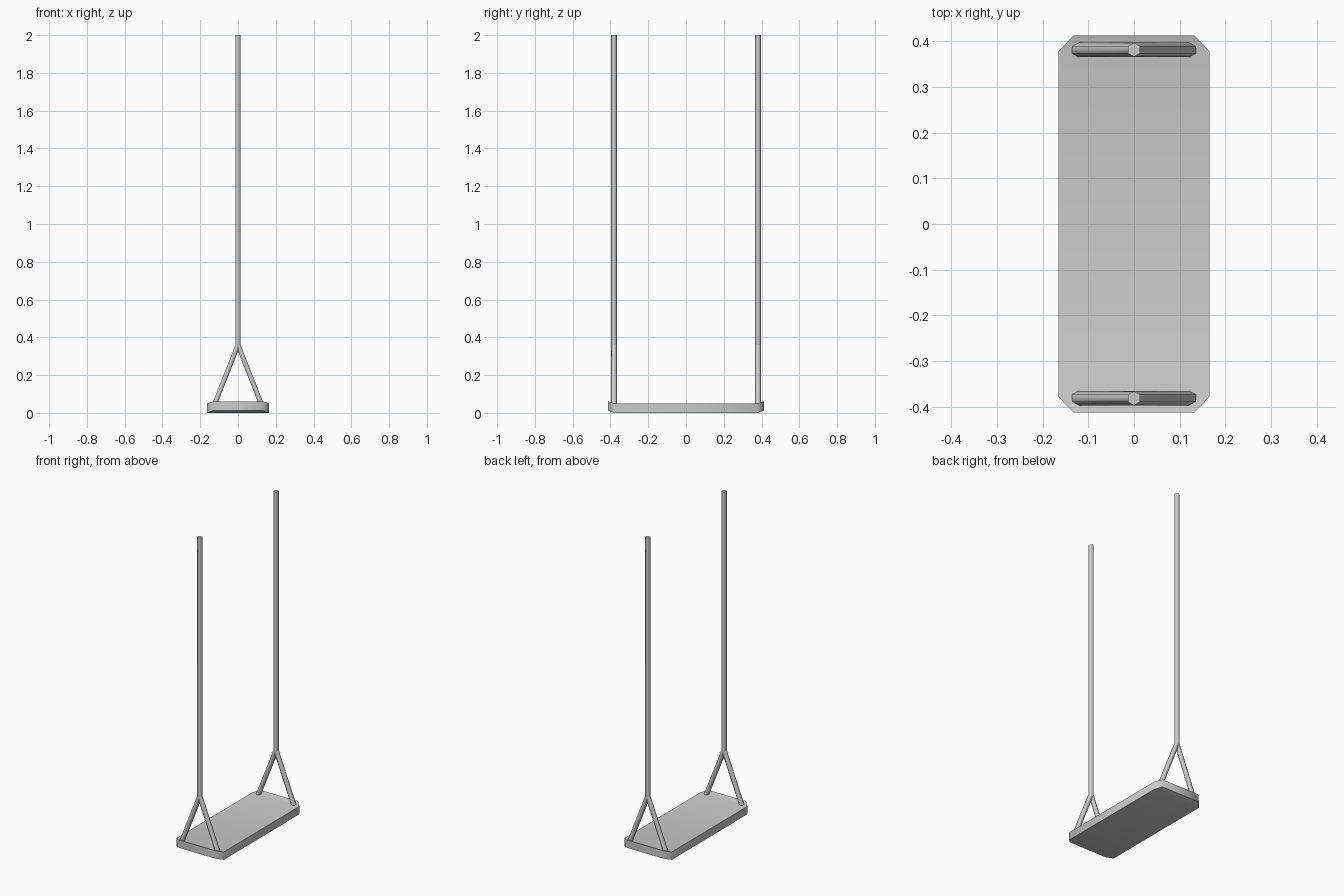
import bpy, bmesh, math

if "Cube" in bpy.data.objects:
    bpy.data.objects.remove(bpy.data.objects["Cube"])

W, L = 0.165, 0.412      # seat half width and half length
CX, CY = 0.132, 0.378    # where the clipped corners start
ROPE_Y, R = 0.381, 0.0155


def finish(bm, name, angle):
    bmesh.ops.recalc_face_normals(bm, faces=bm.faces)
    me = bpy.data.meshes.new(name)
    bm.to_mesh(me)
    bm.free()
    ob = bpy.data.objects.new(name, me)
    bpy.context.collection.objects.link(ob)
    bpy.ops.object.select_all(action='DESELECT')
    ob.select_set(True)
    bpy.context.view_layer.objects.active = ob
    bpy.ops.object.shade_smooth_by_angle(angle=math.radians(angle))
    return ob


def hex_tube(name, start, end):
    # six-sided rod with level ends
    bm = bmesh.new()
    rings = []
    for c in (start, end):
        rings.append([bm.verts.new((c[0] + R * math.sin(i * math.pi / 3),
                                    c[1] + R * math.cos(i * math.pi / 3), c[2]))
                      for i in range(6)])
    a, b = rings
    for i in range(6):
        j = (i + 1) % 6
        bm.faces.new((a[i], a[j], b[j], b[i]))
    bm.faces.new(a)
    bm.faces.new(b)
    return finish(bm, name, 65)


# seat: clipped-corner board with slightly upturned ends
outline = [(W, -CY), (W, CY), (CX, L), (-CX, L),
           (-W, CY), (-W, -CY), (-CX, -L), (CX, -L)]
bm = bmesh.new()
layers = []
for side_z, end_z in ((0.0, 0.012), (0.05, 0.061)):
    layers.append([bm.verts.new((x, y, end_z if abs(y) == L else side_z))
                   for x, y in outline])
for v in layers:
    bm.faces.new((v[0], v[1], v[4], v[5]))
    bm.faces.new((v[1], v[2], v[3], v[4]))
    bm.faces.new((v[5], v[6], v[7], v[0]))
lo, hi = layers
for i in range(8):
    j = (i + 1) % 8
    bm.faces.new((lo[i], lo[j], hi[j], hi[i]))
# softly rounded lower and upper rims
rims = [e for e in bm.edges if e.calc_face_angle(0) > math.radians(60)]
bmesh.ops.bevel(bm, geom=rims, offset=0.005, segments=2, profile=0.5, affect='EDGES')
finish(bm, "seat", 50)

# hanging ropes, each splitting into two struts
for side, s in (("front", -1), ("back", 1)):
    y = s * ROPE_Y
    hex_tube(side + "_rope", (0, y, 0.36), (0, y, 2.0))
    for lr, d in (("left", -1), ("right", 1)):
        hex_tube(f"{side}_{lr}_strut", (d * 0.124, y, 0.046), (0, y, 0.36))
